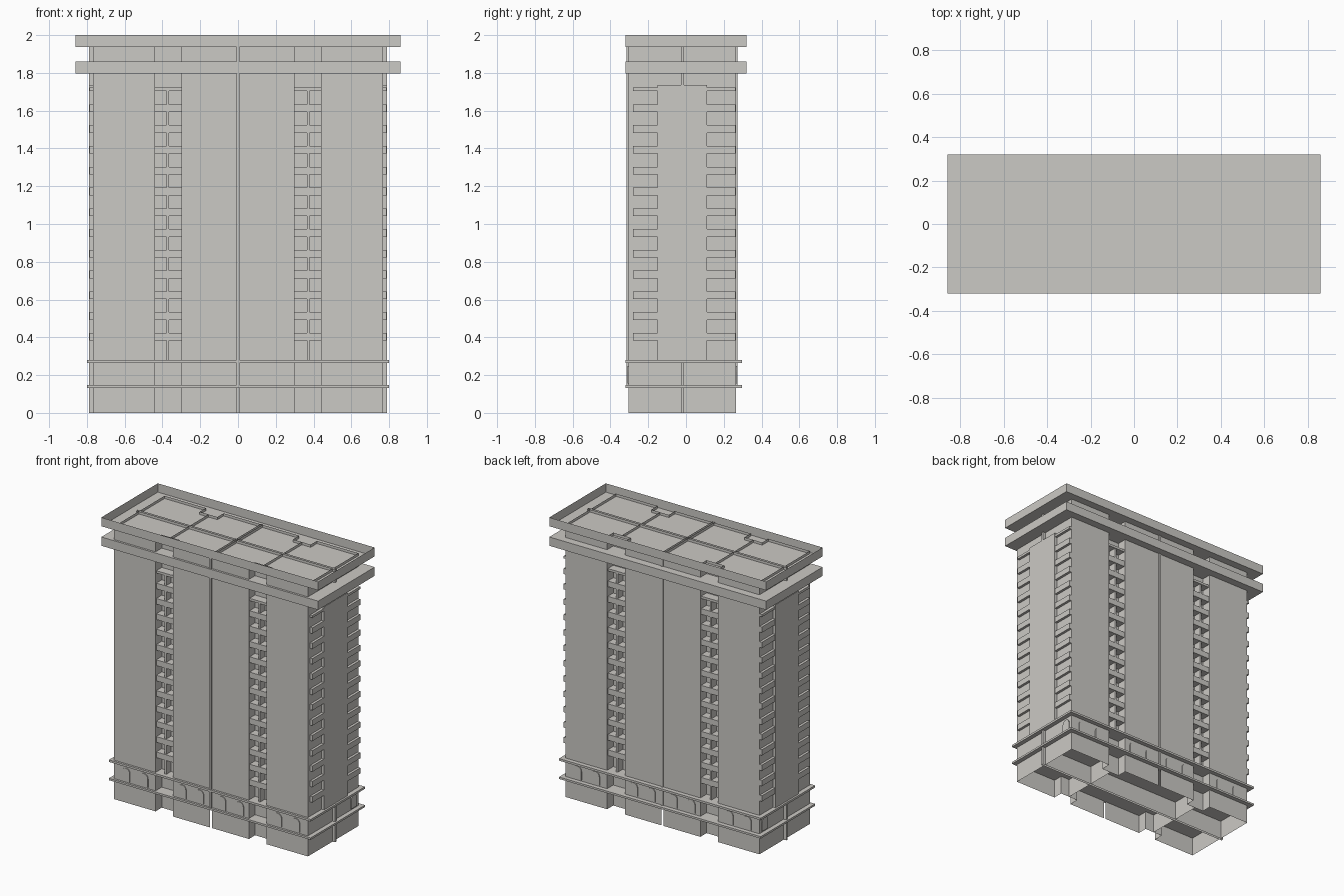
import bpy, bmesh, math

if "Cube" in bpy.data.objects:
    bpy.data.objects.remove(bpy.data.objects["Cube"])

mat = bpy.data.materials.new("warm grey concrete")
mat.diffuse_color = (0.6, 0.585, 0.555, 1)
mat.use_nodes = True
mat.node_tree.nodes["Principled BSDF"].inputs["Base Color"].default_value = mat.diffuse_color

YF, YB = -0.305, 0.265        # front and back walls
M0, M1 = -0.026, -0.010       # party wall running along x
XE, XP = 0.768, 0.788         # end walls, end panels
ROOF = 1.956                  # wall tops poke above the roof floor


def finish(name, bm):
    me = bpy.data.meshes.new(name)
    bm.to_mesh(me)
    bm.free()
    me.materials.append(mat)
    ob = bpy.data.objects.new(name, me)
    bpy.context.collection.objects.link(ob)
    return ob


def add_box(bm, x0, x1, y0, y1, z0, z1, top=True):
    x0, x1 = sorted((x0, x1))
    y0, y1 = sorted((y0, y1))
    b = [bm.verts.new((x, y, z0)) for x, y in ((x0, y0), (x1, y0), (x1, y1), (x0, y1))]
    t = [bm.verts.new((v.co.x, v.co.y, z1)) for v in b]
    bm.faces.new(b[::-1])
    if top:
        bm.faces.new(t)
    for i in range(4):
        j = (i + 1) % 4
        bm.faces.new((b[i], b[j], t[j], t[i]))


def add_wall(bm, pts, z0, z1, flip=False):
    # thin upright sheet along a plan path
    if flip:
        pts = pts[::-1]
    lo = [bm.verts.new((x, y, z0)) for x, y in pts]
    hi = [bm.verts.new((x, y, z1)) for x, y in pts]
    for i in range(len(pts) - 1):
        bm.faces.new((lo[i], lo[i + 1], hi[i + 1], hi[i]))


SIDES = ((YF, M0, 1), (YB, M1, -1))   # outer y, inner y, inward direction

# outer walls of the four quarters, with notches, plus cross walls
bm = bmesh.new()
for s in (-1, 1):
    for yo, yi, d in SIDES:
        yn = yo + d * 0.07
        path = [(0.008, yo), (0.3, yo), (0.3, yn), (0.44, yn), (0.44, yo), (XE, yo), (XE, yi)]
        add_wall(bm, [(s * x, y) for x, y in path], 0, ROOF, s * d < 0)
        add_wall(bm, [(s * 0.37, yn), (s * 0.37, yi)], 0, ROOF)
finish("apartment_walls", bm)

# party walls crossing the building, open at the ends
bm = bmesh.new()
add_wall(bm, [(-XP, M0), (XP, M0), (XP, M1), (-XP, M1), (-XP, M0)], 0, ROOF)
add_wall(bm, [(-.008, -.315), (.008, -.315), (.008, .272), (-.008, .272), (-.008, -.315)], 0.14, ROOF)
finish("party_walls", bm)

# raised panels on both ends
bm = bmesh.new()
for s in (-1, 1):
    add_box(bm, s * XE, s * XP, -0.15, 0.112, 0.28, 1.735)
finish("end_panels", bm)

# balconies at the ends and in the notches
floors = [(0.382 + 0.11 * i, 0.423 + 0.11 * i) for i in range(12)] + [(1.705, 1.722)]
bm = bmesh.new()
for z0, z1 in floors:
    for s in (-1, 1):
        add_box(bm, s * XE, s * (XP - 0.002), -0.28, -0.15, z0, z1)
        add_box(bm, s * XE, s * (XP - 0.002), 0.112, 0.262, z0, z1)
        for yo, yi, d in SIDES:
            add_box(bm, s * 0.3, s * 0.44, yo + d * 0.008, yo + d * 0.07, z0, z1)
finish("balconies", bm)

# upright dividers between the notch balconies
bm = bmesh.new()
for s in (-1, 1):
    for yo, yi, d in SIDES:
        add_box(bm, s * 0.365, s * 0.379, yo + d * 0.014, yo + d * 0.07, 0.28, 1.71)
finish("balcony_dividers", bm)

# podium ledges and the lower crown slab
bm = bmesh.new()
add_box(bm, -0.80, 0.80, -0.32, 0.296, 0.133, 0.147)
add_box(bm, -0.80, 0.80, -0.32, 0.296, 0.264, 0.279)
finish("podium_ledges", bm)
bm = bmesh.new()
add_box(bm, -0.86, 0.86, -0.32, 0.32, 1.797, 1.86)
finish("lower_crown", bm)

# roof tray: floor with parapet, open at the top
bm = bmesh.new()
add_box(bm, -0.86, 0.86, -0.32, 0.32, 1.937, 2.0, top=False)
finish("roof_tray", bm)

# arched podium windows as thin plates
arch = [(-0.032, 0.156), (0.032, 0.156)]
arch += [(0.032 * math.cos(a), 0.217 + 0.032 * math.sin(a))
         for a in (math.pi * i / 10 for i in range(11))]
bm = bmesh.new()


def add_window(place):
    a = [bm.verts.new(place(u, z, 0)) for u, z in arch]
    b = [bm.verts.new(place(u, z, 0.006)) for u, z in arch]
    bm.faces.new(b)
    for i in range(len(a)):
        j = (i + 1) % len(a)
        bm.faces.new((a[i], a[j], b[j], b[i]))


for s in (-1, 1):
    for x in (0.088, 0.228, 0.53, 0.673):
        for yo, yi, d in SIDES:
            add_window(lambda u, z, t: (s * x + u, yo - d * t, z))
    add_window(lambda u, z, t: (s * (XE + t), 0.21 + u, z))
bmesh.ops.recalc_face_normals(bm, faces=bm.faces)
finish("arched_windows", bm)
